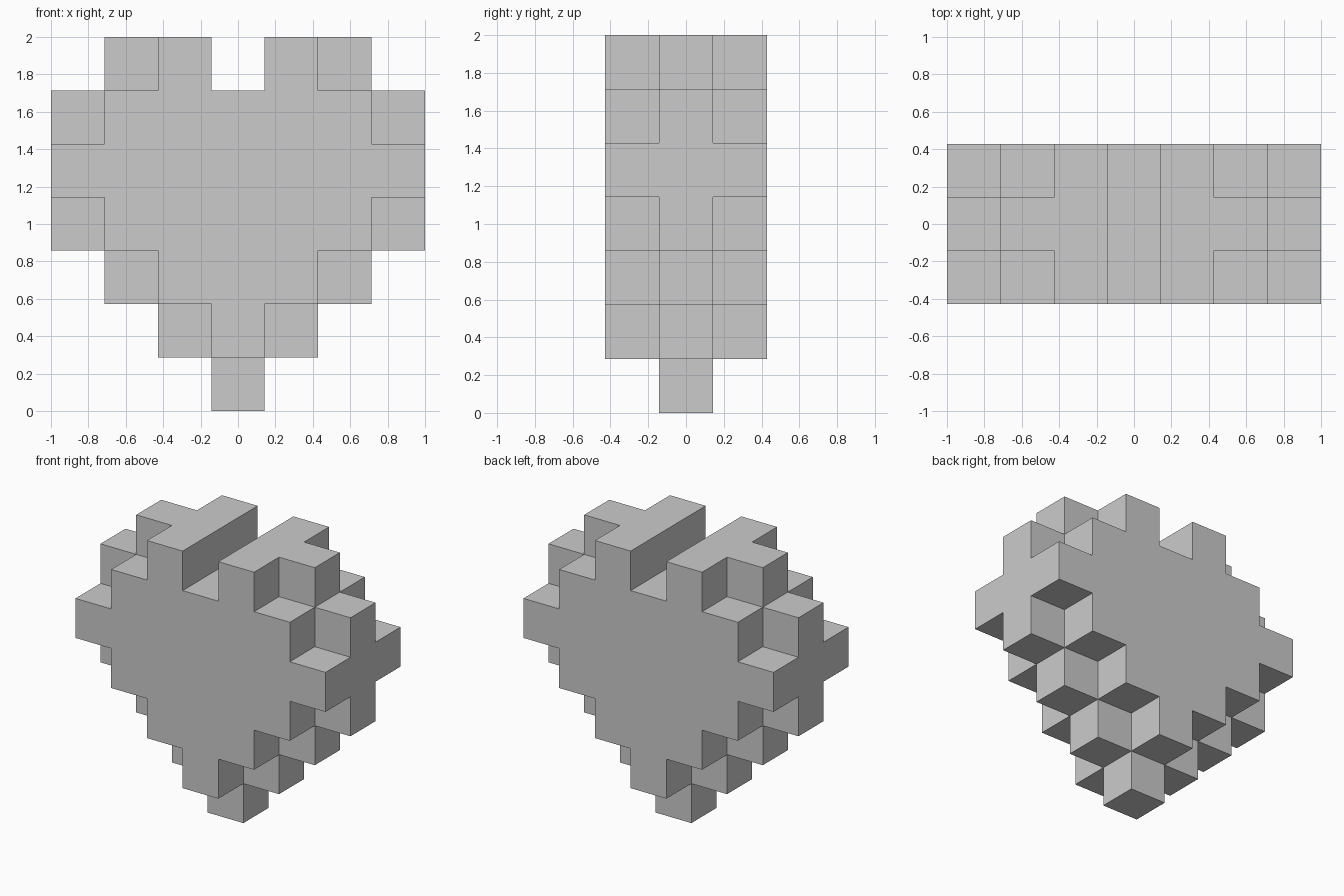
import bpy, bmesh
from mathutils import Vector

if "Cube" in bpy.data.objects:
    bpy.data.objects.remove(bpy.data.objects["Cube"])

CELL = 2 / 7

# Filled columns per row, bottom to top: full heart core and its smaller outer layers
CORE = ["...#...", "..###..", ".#####.", "#######", "#######", "#######", ".##.##."]
OUTER = [".......", "...#...", "..###..", ".#####.", "#######", ".#####.", "..#.#.."]

filled = {(x, y, z)
          for y, layer in ((-1, OUTER), (0, CORE), (1, OUTER))
          for z, row in enumerate(layer)
          for x, mark in enumerate(row, -3) if mark == "#"}

# Outer skin: one square wherever a block meets empty space
bm = bmesh.new()
for cell in filled:
    centre = Vector((cell[0], cell[1], cell[2] + 0.5))
    for axis in range(3):
        for side in (-1, 1):
            step = [0, 0, 0]
            step[axis] = side
            if tuple(c + d for c, d in zip(cell, step)) in filled:
                continue
            u, v = Vector((0, 0, 0)), Vector((0, 0, 0))
            u[(axis + 1) % 3] = 0.5 * side
            v[(axis + 2) % 3] = 0.5
            mid = centre + Vector(step) * 0.5
            corners = (mid - u - v, mid + u - v, mid + u + v, mid - u + v)
            bm.faces.new([bm.verts.new(p * CELL) for p in corners])

# Weld the squares and merge flat areas into clean faces
bmesh.ops.remove_doubles(bm, verts=bm.verts, dist=0.001)
bmesh.ops.dissolve_limit(bm, angle_limit=0.01, verts=bm.verts, edges=bm.edges)

mesh = bpy.data.meshes.new("block_heart")
bm.to_mesh(mesh)
bm.free()
bpy.context.collection.objects.link(bpy.data.objects.new("block_heart", mesh))
